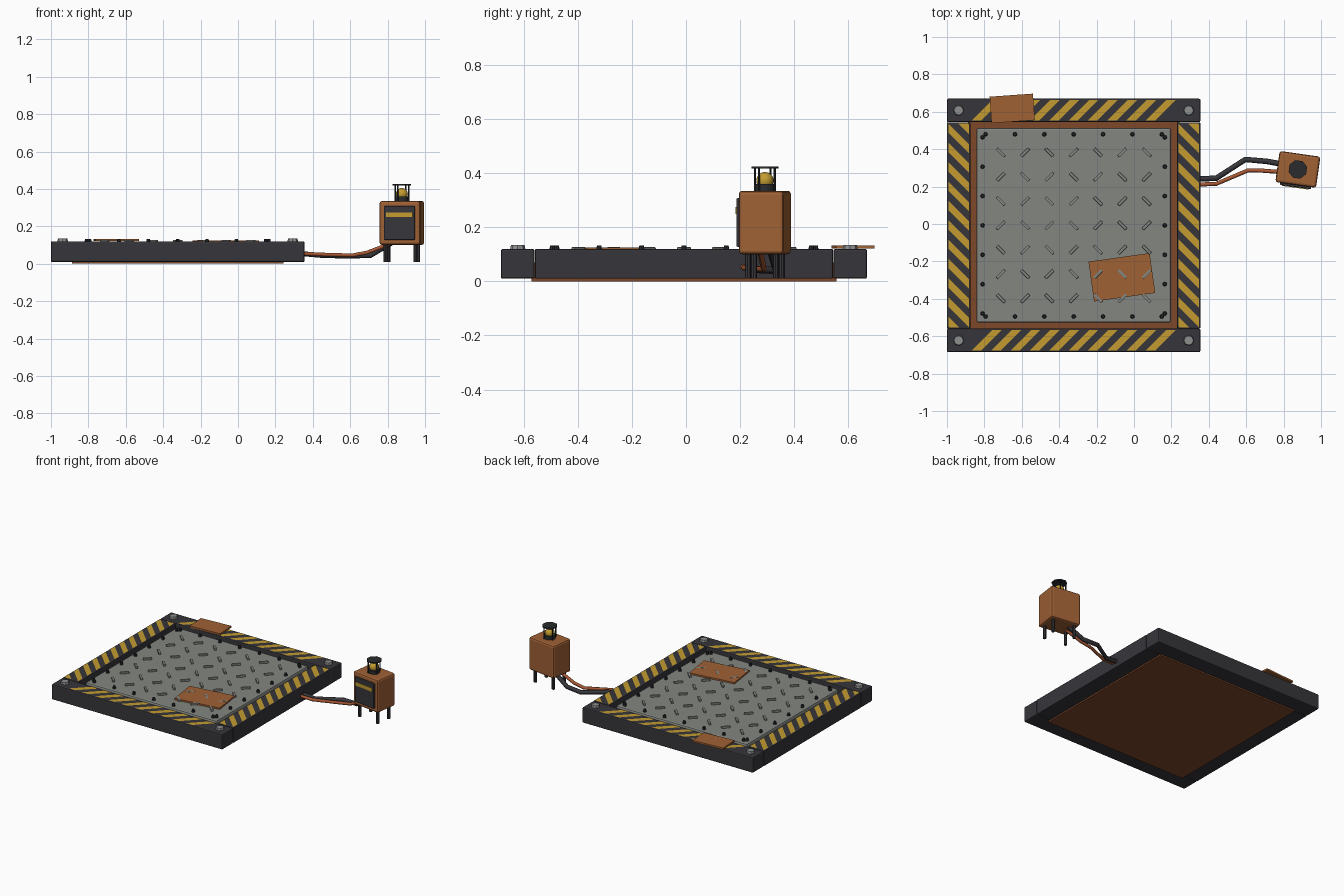
import bpy, bmesh
from math import radians, pi, cos, sin
from mathutils import Vector, Matrix

cube = bpy.data.objects.get("Cube")
if cube:
    bpy.data.objects.remove(cube)


def material(name, rgb):
    m = bpy.data.materials.new(name)
    m.use_nodes = True
    m.diffuse_color = (*rgb, 1)
    m.node_tree.nodes["Principled BSDF"].inputs["Base Color"].default_value = (*rgb, 1)
    return m


DARK = material("dark steel", (0.037, 0.037, 0.044))
BLACK = material("black iron", (0.022, 0.024, 0.027))
GREY = material("grey plate", (0.23, 0.24, 0.22))
BOLT = material("bolt steel", (0.27, 0.28, 0.28))
YELLOW = material("warning yellow", (0.55, 0.33, 0.03))
ORANGE = material("rusty orange", (0.35, 0.12, 0.036))
RUST = material("deep rust", (0.21, 0.065, 0.023))
COPPER = material("copper cable", (0.40, 0.10, 0.035))


def finish(name, bm, mat, loc=(0, 0, 0), rot=0, bevel=0, smooth=False):
    mesh = bpy.data.meshes.new(name)
    bm.to_mesh(mesh)
    bm.free()
    mesh.materials.append(mat)
    ob = bpy.data.objects.new(name, mesh)
    bpy.context.collection.objects.link(ob)
    ob.location = loc
    ob.rotation_euler.z = radians(rot)
    if bevel:
        mod = ob.modifiers.new("edge", 'BEVEL')
        mod.width = bevel
        mod.segments = 2
    if smooth:
        for p in mesh.polygons:
            p.use_smooth = abs(p.normal.z) < 0.99
    return ob


def add_box(bm, center, size, turn=0):
    m = (Matrix.Translation(center) @ Matrix.Rotation(radians(turn), 4, 'Z')
         @ Matrix.Diagonal((*size, 1)))
    bmesh.ops.create_cube(bm, size=1, matrix=m)


def add_cyl(bm, center, r1, r2, height, sides):
    bmesh.ops.create_cone(bm, cap_ends=True, segments=sides, radius1=r1, radius2=r2,
                          depth=height, matrix=Matrix.Translation(center))


def box(name, mat, center, size, rot=0, bevel=0.0):
    bm = bmesh.new()
    add_box(bm, (0, 0, 0), size)
    return finish(name, bm, mat, center, rot, bevel)


# Platform core and frame beams
CX, CY = -0.3225, -0.0075
box("base_pan", RUST, (CX, CY, 0.035), (1.13, 1.13, 0.07))
for s, end in ((-1, "front"), (1, "back")):
    box(end + "_beam", DARK, (CX, CY + s * 0.615, 0.065), (1.355, 0.125, 0.11), 0, 0.007)
for s, side in ((-1, "right"), (1, "left")):
    box(side + "_beam", DARK, (CX + s * 0.615, CY, 0.065), (0.125, 1.103, 0.11), 0, 0.005)


# Slanted hazard stripes, trimmed to the beam ends
def stripes(name, center, rot, half, start, count, pitch=0.1033):
    bm = bmesh.new()
    w, slant, hv = 0.05, 0.11, 0.055
    for k in range(count):
        u = start + k * pitch
        pts = ((u, -hv), (u + w, -hv), (u + w + slant, hv), (u + slant, hv))
        bm.faces.new([bm.verts.new((x, y, 0)) for x, y in pts])
    for d in (-1, 1):
        bmesh.ops.bisect_plane(bm, geom=bm.verts[:] + bm.edges[:] + bm.faces[:],
                               plane_co=(d * half, 0, 0), plane_no=(d, 0, 0),
                               clear_outer=True)
    return finish(name, bm, YELLOW, center, rot)


for s, end in ((-1, "front"), (1, "back")):
    stripes(end + "_stripes", (CX, CY + s * 0.615, 0.1215), 0, 0.546, -0.545, 10)
for s, side in ((-1, "right"), (1, "left")):
    stripes(side + "_stripes", (CX + s * 0.615, CY, 0.1215), 90, 0.545, -0.648, 12)

# Tread plate with raised lozenges in alternating directions
box("tread_plate", GREY, (CX, CY, 0.092), (1.04, 1.04, 0.044), 0, 0.01)
bm = bmesh.new()
for i in range(-3, 4):
    for j in range(-3, 4):
        turn = 45 if (i + j) % 2 else -45
        add_box(bm, (i * 0.13, j * 0.13, 0), (0.06, 0.016, 0.014), turn)
finish("tread_bars", bm, GREY, (CX, CY, 0.12), 0, 0.003)

# Rivets round the plate edge
bm = bmesh.new()
for k in range(-3, 4):
    for s in (-1, 1):
        for x, y in ((k * 0.157, s * 0.487), (s * 0.487, k * 0.157)):
            add_cyl(bm, (x, y, 0), 0.012, 0.008, 0.021, 8)
finish("plate_rivets", bm, BLACK, (CX, CY, 0.123))

# Corner bolts
bm = bmesh.new()
for sx in (-1, 1):
    for sy in (-1, 1):
        add_cyl(bm, (sx * 0.615, sy * 0.615, 0), 0.029, 0.025, 0.018, 8)
finish("corner_bolts", bm, BOLT, (CX, CY, 0.126))

# Rusty repair patches
box("plate_patch", ORANGE, (-0.065, -0.285, 0.119), (0.33, 0.215, 0.012), 8)
box("loose_patch", ORANGE, (-0.651, 0.618, 0.127), (0.232, 0.142, 0.012), 4)


# Cables
def cable(name, mat, pts, radius):
    cu = bpy.data.curves.new(name, 'CURVE')
    cu.dimensions = '3D'
    cu.bevel_depth = radius
    cu.bevel_resolution = 1
    cu.use_fill_caps = True
    sp = cu.splines.new('POLY')
    sp.points.add(len(pts) - 1)
    for p, co in zip(sp.points, pts):
        p.co = (*co, 1)
    cu.materials.append(mat)
    ob = bpy.data.objects.new(name, cu)
    bpy.context.collection.objects.link(ob)


cable("dark_cable", DARK, ((0.33, 0.24, 0.055), (0.44, 0.245, 0.045), (0.595, 0.345, 0.04),
                           (0.71, 0.335, 0.045), (0.82, 0.315, 0.11)), 0.015)
cable("copper_cable", COPPER, ((0.33, 0.21, 0.055), (0.44, 0.215, 0.05), (0.61, 0.287, 0.045),
                               (0.69, 0.285, 0.06), (0.82, 0.275, 0.11)), 0.011)

# Control box, turned slightly on its legs
BX, BY, TURN = 0.876, 0.292, -8
SPIN = Matrix.Rotation(radians(TURN), 3, 'Z')


def at(x, y, z):
    return Vector((BX, BY, 0)) + SPIN @ Vector((x, y, z))


box("control_box", ORANGE, at(0, 0, 0.218), (0.22, 0.168, 0.235), TURN, 0.013)
box("control_panel", DARK, at(0, -0.086, 0.218), (0.168, 0.018, 0.18), TURN, 0.004)
box("panel_stripe", YELLOW, at(0, -0.096, 0.262), (0.145, 0.006, 0.026), TURN)
bm = bmesh.new()
for sx in (-1, 1):
    for sy in (-1, 1):
        add_cyl(bm, (sx * 0.08, sy * 0.052, 0), 0.011, 0.011, 0.1, 8)
finish("box_legs", bm, DARK, (BX, BY, 0.06), TURN)

# Warning beacon with guard cage
bm = bmesh.new()
add_cyl(bm, (0, 0, 0), 0.038, 0.038, 0.03, 16)
finish("beacon_base", bm, BLACK, (BX, BY, 0.345), TURN, 0, True)
bm = bmesh.new()
bmesh.ops.create_uvsphere(bm, u_segments=16, v_segments=10, radius=0.032)
finish("beacon_lamp", bm, YELLOW, (BX, BY, 0.373), 0, 0, True)
bm = bmesh.new()
for k in range(4):
    a = k * pi / 2 + pi / 4
    add_cyl(bm, (0.042 * cos(a), 0.042 * sin(a), 0.376), 0.004, 0.004, 0.09, 6)
add_cyl(bm, (0, 0, 0.422), 0.051, 0.051, 0.008, 8)
finish("beacon_cage", bm, BLACK, (BX, BY, 0), TURN + 22.5)
